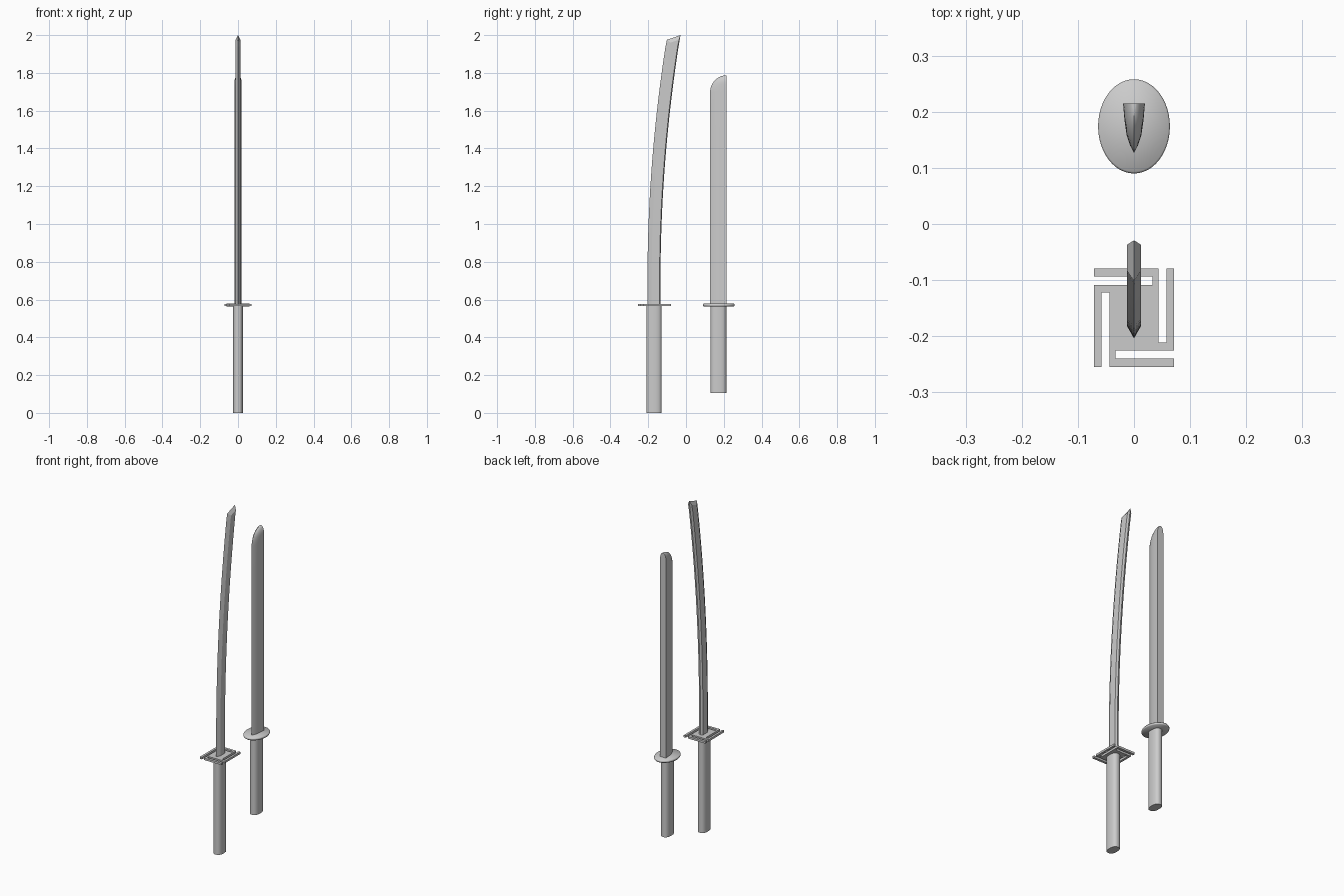
import bpy, bmesh, math

if "Cube" in bpy.data.objects:
    bpy.data.objects.remove(bpy.data.objects["Cube"])


def finish(name, bm, smooth=None):
    bmesh.ops.recalc_face_normals(bm, faces=bm.faces)
    mesh = bpy.data.meshes.new(name)
    bm.to_mesh(mesh)
    bm.free()
    ob = bpy.data.objects.new(name, mesh)
    bpy.context.collection.objects.link(ob)
    if smooth:
        bpy.ops.object.select_all(action='DESELECT')
        ob.select_set(True)
        bpy.context.view_layer.objects.active = ob
        bpy.ops.object.shade_smooth_by_angle(angle=math.radians(smooth))
    return ob


def loft(name, rings, smooth=None, cap_top=True):
    """Skin a stack of equal-length rings; optionally close the top with a ridge."""
    bm = bmesh.new()
    vs = [[bm.verts.new(p) for p in r] for r in rings]
    n = len(rings[0])
    for a, b in zip(vs, vs[1:]):
        for i in range(n):
            j = (i + 1) % n
            bm.faces.new((a[i], a[j], b[j], b[i]))
    bm.faces.new(vs[0])
    if cap_top:
        bm.faces.new(vs[-1])
    else:  # two slopes meeting on the centre line
        t, h = vs[-1], n // 2
        bm.faces.new(t[:h + 1])
        bm.faces.new(t[h:] + [t[0]])
    return finish(name, bm, smooth)


def oval(cy, rx, ry, z, n=32, power=2.0):
    e = 2 / power
    ring = []
    for i in range(n):
        c, s = math.cos(2 * math.pi * i / n), math.sin(2 * math.pi * i / n)
        ring.append((math.copysign(abs(c) ** e * rx, c),
                     cy + math.copysign(abs(s) ** e * ry, s), z))
    return ring


# Handles: rounded flat grips
def handle(name, cy, ry, z0):
    loft(name, [oval(cy, 0.026, ry, z, 32, 2.5) for z in (z0, 0.57)], 40)


handle("curved_sword_handle", -0.169, 0.040, 0.0)
handle("straight_sword_handle", 0.172, 0.042, 0.106)

# Square guard with interlocking slots: half outline, turned by 180 degrees
half = [(-.071, .0875), (-.071, .073), (.033, .073), (.033, .058), (-.071, .058),
        (-.071, -.0875), (-.058, -.0875), (-.058, .0445), (-.044, .0445), (-.044, -.0875)]
outline = half + [(-x, -y) for x, y in half]
loft("slotted_guard", [[(x, y - 0.167, z) for x, y in outline] for z in (0.565, 0.577)])

# Oval guard with softened rim
loft("oval_guard", [oval(0.174, 0.064 * s, 0.084 * s, z, 48) for s, z in
                    ((0.96, 0.564), (1, 0.568), (1, 0.574), (0.96, 0.578))], 60)


# Curved blade: edge on -y, ridged spine on +y, slanted tip
def blade_ring(z):
    d = 0.105 * (max(0, z - 0.7) / 1.3) ** 2
    w = 0.0125
    return [(0, -0.204 + d, z), (w, -0.182 + d, z), (w, -0.140 + d, z),
            (0, -0.135 + d, z), (-w, -0.140 + d, z), (-w, -0.182 + d, z)]


rings = [blade_ring(0.57 + 1.37 * i / 20) for i in range(21)]
tip = 0.0125
rings.append([(0, -0.101, 1.975), (tip, -0.083, 1.96), (tip, -0.037, 1.976),
              (0, -0.029, 2.0), (-tip, -0.037, 1.976), (-tip, -0.083, 1.96)])
loft("curved_blade", rings, cap_top=False)


# Straight blade: flat broad back, wedge edge, rounded tip
def wood_ring(z):
    t = min(1, max(0, (z - 1.695) / 0.092))
    s = min(1, max(0, (z - 1.745) / 0.042))
    d = 1 - math.sqrt(1 - t * t)
    front, back = 0.127 + 0.086 * d, 0.215
    k = (back - front) / 0.088
    w = max(0.001, math.sqrt(1 - s * s))
    prof = [(0, 0), (.007, .013), (.013, .031), (.017, .058), (.0195, .088)]
    pts = [(x * w, front + y * k, z) for x, y in prof]
    return pts + [(-x, y, h) for x, y, h in reversed(pts[1:])]


levels = [0.57, 1.0, 1.4, 1.695]
levels += [1.695 + 0.0915 * math.sin(math.pi / 2 * i / 12) for i in range(1, 13)]
loft("straight_blade", [wood_ring(z) for z in levels], 35)
